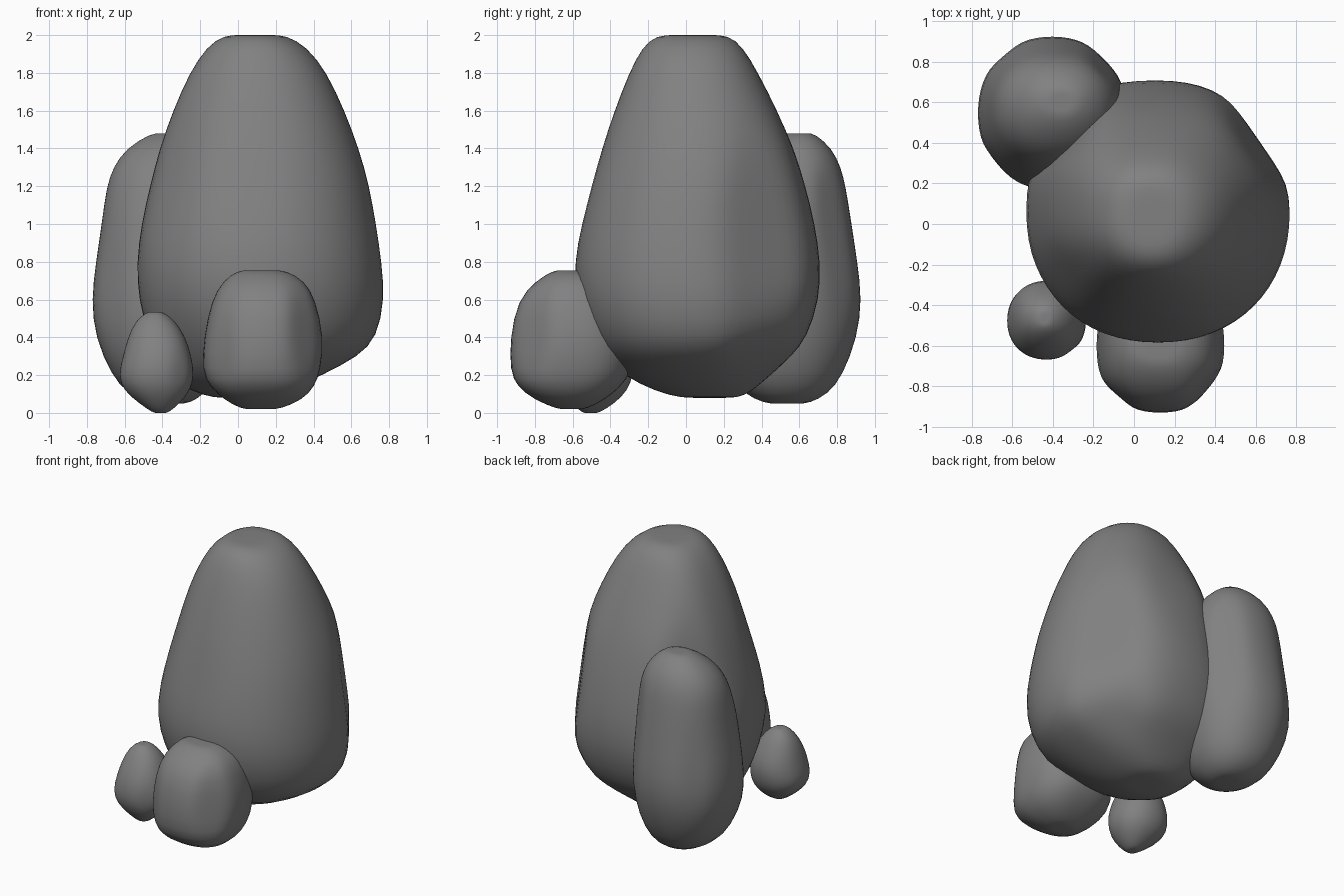
import bpy, bmesh, math
from mathutils import Vector

stone = bpy.data.materials.new("stone")
stone.diffuse_color = (0.22, 0.22, 0.22, 1)


def rock(name, rings, facets, power=2.15, back_left=None, grow=1.025, segs=32):
    """Loft rounded rings (z, x_min, x_max, y_min, y_max), then plane off shallow facets."""
    bm = bmesh.new()

    # small inner rings give gently flattened ends
    def inner(r):
        z, a, b, c, d = r
        mx, my = (a + b) / 2, (c + d) / 2
        return (z, mx + (a - mx) * .5, mx + (b - mx) * .5,
                my + (c - my) * .5, my + (d - my) * .5)

    loops = []
    for z, x0, x1, y0, y1 in [inner(rings[0])] + rings + [inner(rings[-1])]:
        loop = []
        for i in range(segs):
            t = 2 * math.pi * i / segs
            c, s = math.cos(t), math.sin(t)
            p = back_left if back_left and c < 0 < s else power
            x = math.copysign(abs(c) ** (2 / p), c) * grow
            y = math.copysign(abs(s) ** (2 / p), s) * grow
            loop.append(bm.verts.new(((x0 + x1) / 2 + x * (x1 - x0) / 2,
                                      (y0 + y1) / 2 + y * (y1 - y0) / 2, z)))
        loops.append(loop)
    for a, b in zip(loops, loops[1:]):
        for i in range(segs):
            j = (i + 1) % segs
            bm.faces.new((a[i], a[j], b[j], b[i]))
    bm.faces.new(loops[0][::-1])
    bm.faces.new(loops[-1])
    # shallow flat facets
    for direction, depth in facets:
        n = Vector(direction).normalized()
        limit = max(v.co.dot(n) for v in bm.verts) - depth
        for v in bm.verts:
            over = v.co.dot(n) - limit
            if over > 0:
                v.co -= n * over
    bmesh.ops.recalc_face_normals(bm, faces=bm.faces)
    for f in bm.faces:
        f.smooth = True
    me = bpy.data.meshes.new(name)
    bm.to_mesh(me)
    bm.free()
    me.materials.append(stone)
    ob = bpy.data.objects.new(name, me)
    bpy.context.collection.objects.link(ob)
    sub = ob.modifiers.new("soften", 'SUBSURF')
    sub.levels = sub.render_levels = 1
    return ob


# tall central boulder
rock("main_rock", [
    (0.08, -0.12, 0.14, -0.02, 0.27),
    (0.11, -0.24, 0.24, -0.15, 0.34),
    (0.20, -0.36, 0.44, -0.33, 0.44),
    (0.30, -0.42, 0.63, -0.43, 0.55),
    (0.40, -0.46, 0.725, -0.50, 0.63),
    (0.60, -0.515, 0.765, -0.57, 0.695),
    (0.80, -0.525, 0.75, -0.58, 0.70),
    (1.00, -0.50, 0.72, -0.545, 0.67),
    (1.20, -0.455, 0.685, -0.495, 0.625),
    (1.40, -0.405, 0.63, -0.435, 0.57),
    (1.60, -0.335, 0.555, -0.37, 0.475),
    (1.80, -0.25, 0.465, -0.295, 0.375),
    (1.94, -0.16, 0.36, -0.225, 0.295),
    (2.00, -0.07, 0.25, -0.15, 0.22),
], [((0.82, 0.55, 0.12), 0.07), ((0.5, 0.45, -0.6), 0.05),
    ((-0.75, -0.5, 0.25), 0.02), ((-0.76, 0.65, 0.12), 0.1),
    ((-0.5, -0.6, -0.5), 0.025), ((0.1, 0.9, 0.3), 0.015),
    ((-0.1, -0.95, 0.25), 0.01)], back_left=2.6)

# medium boulder at the back left
rock("back_rock", [
    (0.05, -0.46, -0.26, 0.42, 0.65),
    (0.10, -0.58, -0.18, 0.31, 0.75),
    (0.20, -0.665, -0.11, 0.23, 0.825),
    (0.40, -0.75, -0.06, 0.18, 0.90),
    (0.60, -0.77, -0.04, 0.17, 0.925),
    (0.80, -0.745, -0.05, 0.20, 0.90),
    (1.00, -0.715, -0.06, 0.23, 0.87),
    (1.20, -0.69, -0.08, 0.29, 0.84),
    (1.30, -0.655, -0.11, 0.33, 0.815),
    (1.40, -0.59, -0.16, 0.40, 0.77),
    (1.48, -0.46, -0.26, 0.52, 0.68),
], [((-0.7, -0.6, 0.1), 0.02), ((-0.6, 0.7, 0.1), 0.015), ((0.7, 0.7, 0.1), 0.02)])

# low blocky boulder in front
rock("front_rock", [
    (0.02, 0.02, 0.22, -0.68, -0.53),
    (0.07, -0.07, 0.34, -0.80, -0.43),
    (0.14, -0.145, 0.40, -0.89, -0.35),
    (0.22, -0.185, 0.43, -0.925, -0.29),
    (0.40, -0.175, 0.45, -0.925, -0.27),
    (0.60, -0.135, 0.405, -0.885, -0.32),
    (0.70, -0.075, 0.35, -0.79, -0.40),
    (0.755, 0.00, 0.25, -0.70, -0.53),
], [((-0.65, -0.75, 0), 0.025), ((0.75, -0.65, 0.1), 0.045)], power=2.4)

# small pebble at the front left
rock("small_rock", [
    (0.0, -0.45, -0.37, -0.55, -0.46),
    (0.05, -0.52, -0.31, -0.60, -0.38),
    (0.12, -0.605, -0.255, -0.65, -0.31),
    (0.20, -0.63, -0.235, -0.67, -0.285),
    (0.30, -0.605, -0.25, -0.66, -0.28),
    (0.40, -0.58, -0.28, -0.62, -0.32),
    (0.49, -0.54, -0.335, -0.56, -0.37),
    (0.535, -0.48, -0.40, -0.51, -0.42),
], [((0.6, -0.8, -0.1), 0.01)])
